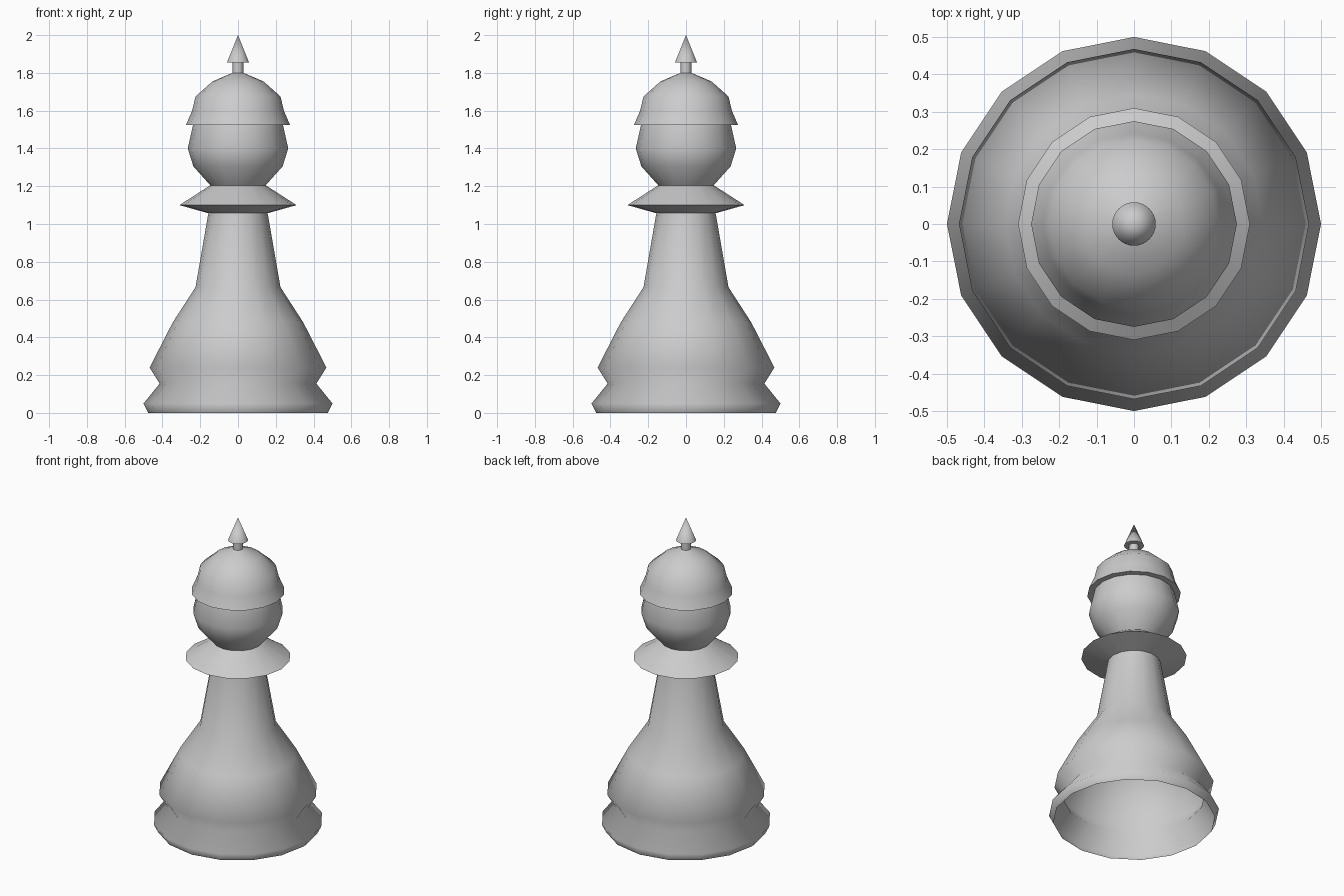
import bpy
import bmesh
from math import cos, sin, tau, radians

if "Cube" in bpy.data.objects:
    bpy.data.objects.remove(bpy.data.objects["Cube"])


def lathe(name, profile, sides, angle=80):
    """Turn a (radius, height) profile, listed bottom to top, around z."""
    bm = bmesh.new()
    rings = []
    for r, z in profile:
        if r == 0:
            rings.append([bm.verts.new((0, 0, z))] * sides)
        else:
            rings.append([bm.verts.new((r * cos(tau * i / sides), r * sin(tau * i / sides), z))
                          for i in range(sides)])
    for low, high in zip(rings, rings[1:]):
        for i in range(sides):
            j = (i + 1) % sides
            corners = dict.fromkeys((low[i], low[j], high[j], high[i]))
            bm.faces.new(list(corners))
    mesh = bpy.data.meshes.new(name)
    bm.to_mesh(mesh)
    bm.free()
    obj = bpy.data.objects.new(name, mesh)
    bpy.context.collection.objects.link(obj)
    bpy.ops.object.select_all(action='DESELECT')
    obj.select_set(True)
    bpy.context.view_layer.objects.active = obj
    bpy.ops.object.shade_smooth_by_angle(angle=radians(angle))
    return obj


# Hollow base, skirt, stem, collar and head in one turned shell, open underneath
lathe("body", [
    (0.475, 0.0), (0.50, 0.05), (0.415, 0.155), (0.468, 0.24), (0.345, 0.48),
    (0.225, 0.665), (0.157, 1.057), (0.31, 1.10), (0.147, 1.205),
    (0.236, 1.305), (0.266, 1.40), (0.238, 1.525)], 16)

# Domed cap with overhanging brim
lathe("cap", [
    (0.238, 1.525), (0.275, 1.525), (0.243, 1.60), (0.225, 1.675),
    (0.135, 1.755), (0.03, 1.80), (0.0, 1.803)], 16)

# Finial: thin neck and pointed tip
lathe("finial_neck", [(0.028, 1.795), (0.028, 1.857)], 32)
lathe("finial_tip", [(0.0, 1.855), (0.058, 1.855), (0.0, 2.0)], 32)
